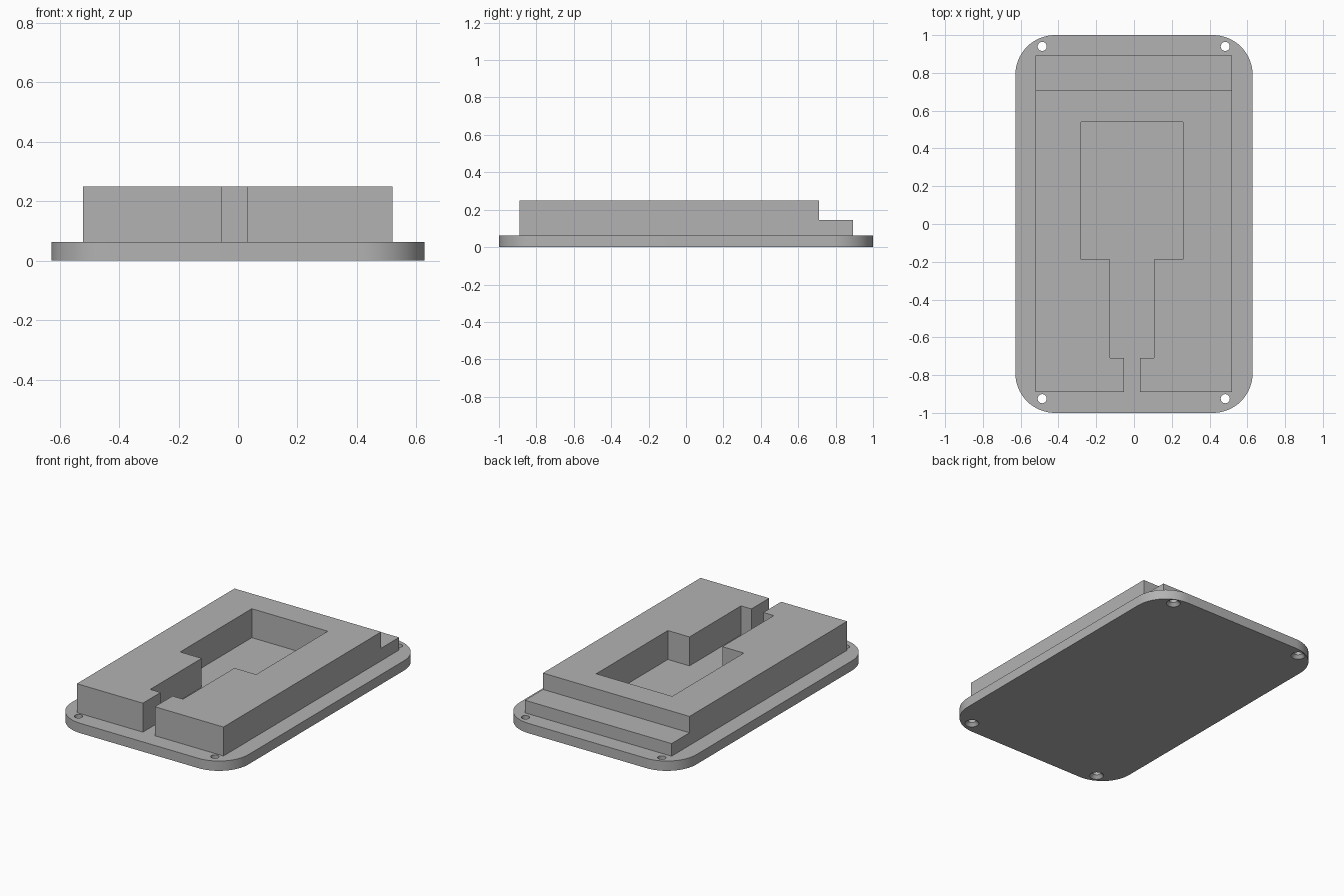
import bpy, bmesh, math

if "Cube" in bpy.data.objects:
    bpy.data.objects.remove(bpy.data.objects["Cube"], do_unlink=True)

grey = bpy.data.materials.new("plain grey")
grey.use_nodes = True
grey.diffuse_color = (0.45, 0.45, 0.45, 1)
grey.node_tree.nodes["Principled BSDF"].inputs["Base Color"].default_value = grey.diffuse_color

PLATE_TOP, LEDGE_TOP, BLOCK_TOP = 0.063, 0.144, 0.249
SINK = 0.01  # overlap of the block into the plate


def finish(name, bm):
    bmesh.ops.recalc_face_normals(bm, faces=bm.faces)
    mesh = bpy.data.meshes.new(name)
    bm.to_mesh(mesh)
    bm.free()
    mesh.materials.append(grey)
    obj = bpy.data.objects.new(name, mesh)
    bpy.context.collection.objects.link(obj)
    return obj


def prism(name, outline, z0, z1):
    bm = bmesh.new()
    face = bm.faces.new([bm.verts.new((x, y, z0)) for x, y in outline])
    top = bmesh.ops.extrude_face_region(bm, geom=[face])["geom"]
    moved = [v for v in top if isinstance(v, bmesh.types.BMVert)]
    bmesh.ops.translate(bm, verts=moved, vec=(0, 0, z1 - z0))
    return finish(name, bm)


def rounded_rectangle(half_x, half_y, radius, steps=16):
    points = []
    for i, (sx, sy) in enumerate([(1, 1), (-1, 1), (-1, -1), (1, -1)]):
        for k in range(steps + 1):
            a = (i + k / steps) * math.pi / 2
            points.append((sx * (half_x - radius) + radius * math.cos(a),
                           sy * (half_y - radius) + radius * math.sin(a)))
    return points


def screw_cutter(name, x, y):
    # Stacked rings: countersink below, straight hole above
    rings = [(0.044, -0.002), (0.042, 0), (0.024, 0.02), (0.024, 0.1)]
    bm = bmesh.new()
    loops = []
    for r, z in rings:
        loops.append([bm.verts.new((x + r * math.cos(k * math.tau / 32),
                                    y + r * math.sin(k * math.tau / 32), z))
                      for k in range(32)])
    for low, high in zip(loops, loops[1:]):
        for k in range(32):
            n = (k + 1) % 32
            bm.faces.new((low[k], low[n], high[n], high[k]))
    bm.faces.new(loops[0])
    bm.faces.new(loops[-1])
    return finish(name, bm)


# Base plate with four countersunk screw holes
plate = prism("base_plate", rounded_rectangle(0.628, 1.0, 0.21), 0, PLATE_TOP)
cutters = [screw_cutter("screw_hole_cutter", x, y)
           for x in (-0.486, 0.483) for y in (-0.925, 0.94)]
for cutter in cutters:
    cutter.hide_render = True
    cut = plate.modifiers.new("screw hole", "BOOLEAN")
    cut.object = cutter
    cut.operation = "DIFFERENCE"
    cut.solver = "EXACT"
bpy.context.view_layer.objects.active = plate
plate.select_set(True)
for modifier in list(plate.modifiers):
    bpy.ops.object.modifier_apply(modifier=modifier.name)
for cutter in cutters:
    bpy.data.objects.remove(cutter, do_unlink=True)
bpy.ops.object.shade_smooth_by_angle(angle=math.radians(30))

# Raised block wrapped around the stepped pocket, open at the front slot
left, right, front, back = -0.522, 0.52, -0.89, 0.71
pocket = [(0.032, front), (0.032, -0.71), (0.106, -0.71), (0.106, -0.187),
          (0.26, -0.187), (0.26, 0.54), (-0.28, 0.54), (-0.28, -0.187),
          (-0.127, -0.187), (-0.127, -0.71), (-0.053, -0.71), (-0.053, front)]
outer = [(left, front), (left, back), (right, back), (right, front)]
prism("raised_block", pocket + outer, PLATE_TOP - SINK, BLOCK_TOP)

# Low ledge along the back
ledge = [(left, back), (right, back), (right, 0.892), (left, 0.892)]
prism("back_ledge", ledge, PLATE_TOP - SINK, LEDGE_TOP)
